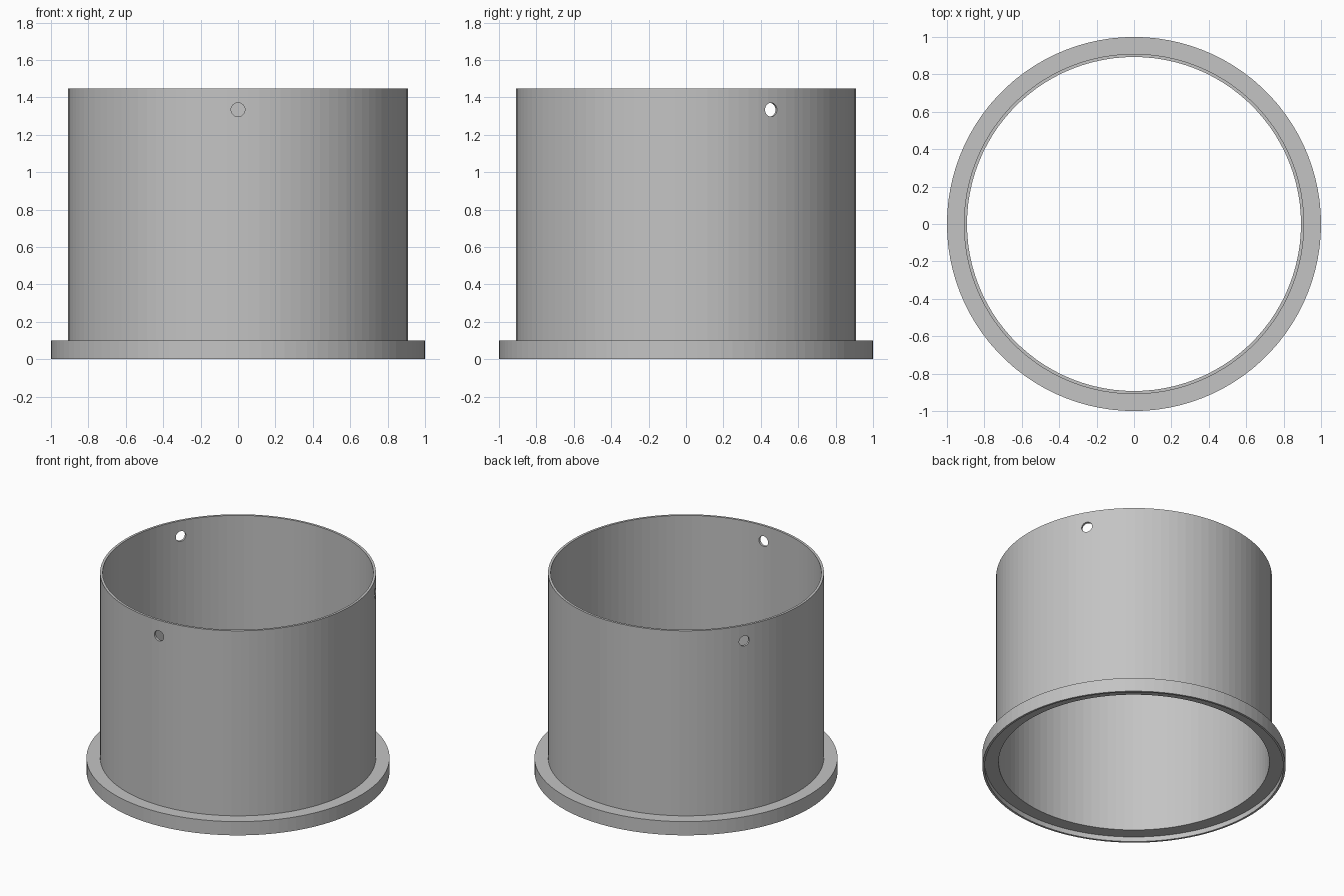
import bpy, bmesh, math
from mathutils import Matrix, Vector

if "Cube" in bpy.data.objects:
    bpy.data.objects.remove(bpy.data.objects["Cube"])

SEGMENTS = 100

grey = bpy.data.materials.new("grey metal")
grey.diffuse_color = (0.55, 0.55, 0.55, 1)
grey.use_nodes = True
grey.node_tree.nodes["Principled BSDF"].inputs["Base Color"].default_value = grey.diffuse_color


def lathe(name, profile):
    """Spin a closed (radius, z) profile around the z axis."""
    bm = bmesh.new()
    rings = []
    for i in range(SEGMENTS):
        a = 2 * math.pi * i / SEGMENTS
        rings.append([bm.verts.new((r * math.cos(a), r * math.sin(a), z)) for r, z in profile])
    n = len(profile)
    for i in range(SEGMENTS):
        a, b = rings[i], rings[(i + 1) % SEGMENTS]
        for j in range(n):
            k = (j + 1) % n
            bm.faces.new((a[j], b[j], b[k], a[k]))
    bmesh.ops.recalc_face_normals(bm, faces=bm.faces)
    mesh = bpy.data.meshes.new(name)
    bm.to_mesh(mesh)
    bm.free()
    mesh.materials.append(grey)
    obj = bpy.data.objects.new(name, mesh)
    bpy.context.collection.objects.link(obj)
    return obj


# Thin sleeve with a flange at the foot, recessed underneath behind a narrow lip
sleeve = lathe("flanged_sleeve", [
    (0.893, 0.035), (0.985, 0.035), (0.985, 0.0), (1.0, 0.0),
    (1.0, 0.10), (0.91, 0.10), (0.91, 1.447), (0.893, 1.447),
])

# Three round pin holes near the top, 120 degrees apart
bm = bmesh.new()
for i in range(3):
    a = math.radians(-90 + 120 * i)
    d = Vector((math.cos(a), math.sin(a), 0))
    place = Matrix.Translation(d * 0.9 + Vector((0, 0, 1.334)))
    bmesh.ops.create_cone(bm, cap_ends=True, segments=32, radius1=0.037, radius2=0.037,
                          depth=0.2, matrix=place @ d.to_track_quat('Z', 'Y').to_matrix().to_4x4())
mesh = bpy.data.meshes.new("hole_cutter")
bm.to_mesh(mesh)
bm.free()
mesh.materials.append(grey)
cutter = bpy.data.objects.new("hole_cutter", mesh)
bpy.context.collection.objects.link(cutter)
cutter.hide_render = True

cut = sleeve.modifiers.new("pin holes", 'BOOLEAN')
cut.operation = 'DIFFERENCE'
cut.solver = 'EXACT'
cut.object = cutter
bpy.context.view_layer.objects.active = sleeve
sleeve.select_set(True)
bpy.ops.object.modifier_apply(modifier=cut.name)
bpy.data.objects.remove(cutter)
